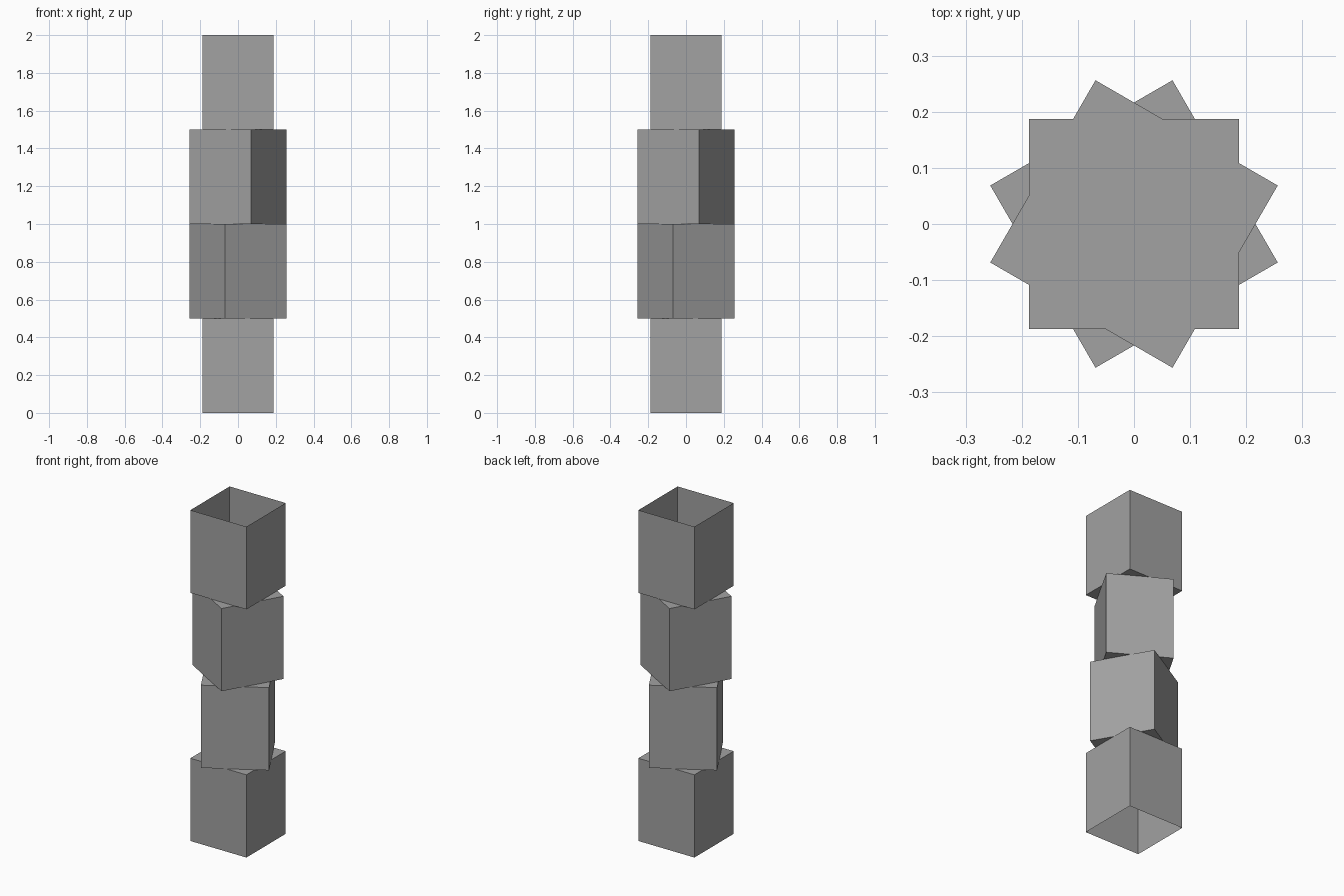
import bpy, bmesh, math
from mathutils import Matrix

if "Cube" in bpy.data.objects:
    bpy.data.objects.remove(bpy.data.objects["Cube"])

SIDE, HEIGHT, TWIST, COUNT = 0.375, 0.5, 30, 4

grey = bpy.data.materials.new("plain_grey")
grey.diffuse_color = (0.36, 0.36, 0.36, 1)
grey.use_nodes = True
grey.node_tree.nodes["Principled BSDF"].inputs["Base Color"].default_value = grey.diffuse_color


def block(name, index):
    """One stacked block, turned a further 30 degrees per level."""
    bm = bmesh.new()
    bmesh.ops.create_cube(bm, size=1)
    bmesh.ops.scale(bm, vec=(SIDE, SIDE, HEIGHT), verts=bm.verts)
    # the column is open at its very top and very bottom
    bm.normal_update()
    ends = [f for f in bm.faces
            if (index == 0 and f.normal.z < -0.5)
            or (index == COUNT - 1 and f.normal.z > 0.5)]
    if ends:
        bmesh.ops.delete(bm, geom=ends, context='FACES_ONLY')
    turn = Matrix.Rotation(math.radians(TWIST * index), 4, 'Z')
    lift = Matrix.Translation((0, 0, HEIGHT * (index + 0.5)))
    bm.transform(lift @ turn)
    mesh = bpy.data.meshes.new(name)
    bm.to_mesh(mesh)
    bm.free()
    mesh.materials.append(grey)
    obj = bpy.data.objects.new(name, mesh)
    bpy.context.collection.objects.link(obj)


# twisted stack, from bottom to top
for i, name in enumerate(("bottom_block", "lower_block", "upper_block", "top_block")):
    block(name, i)
